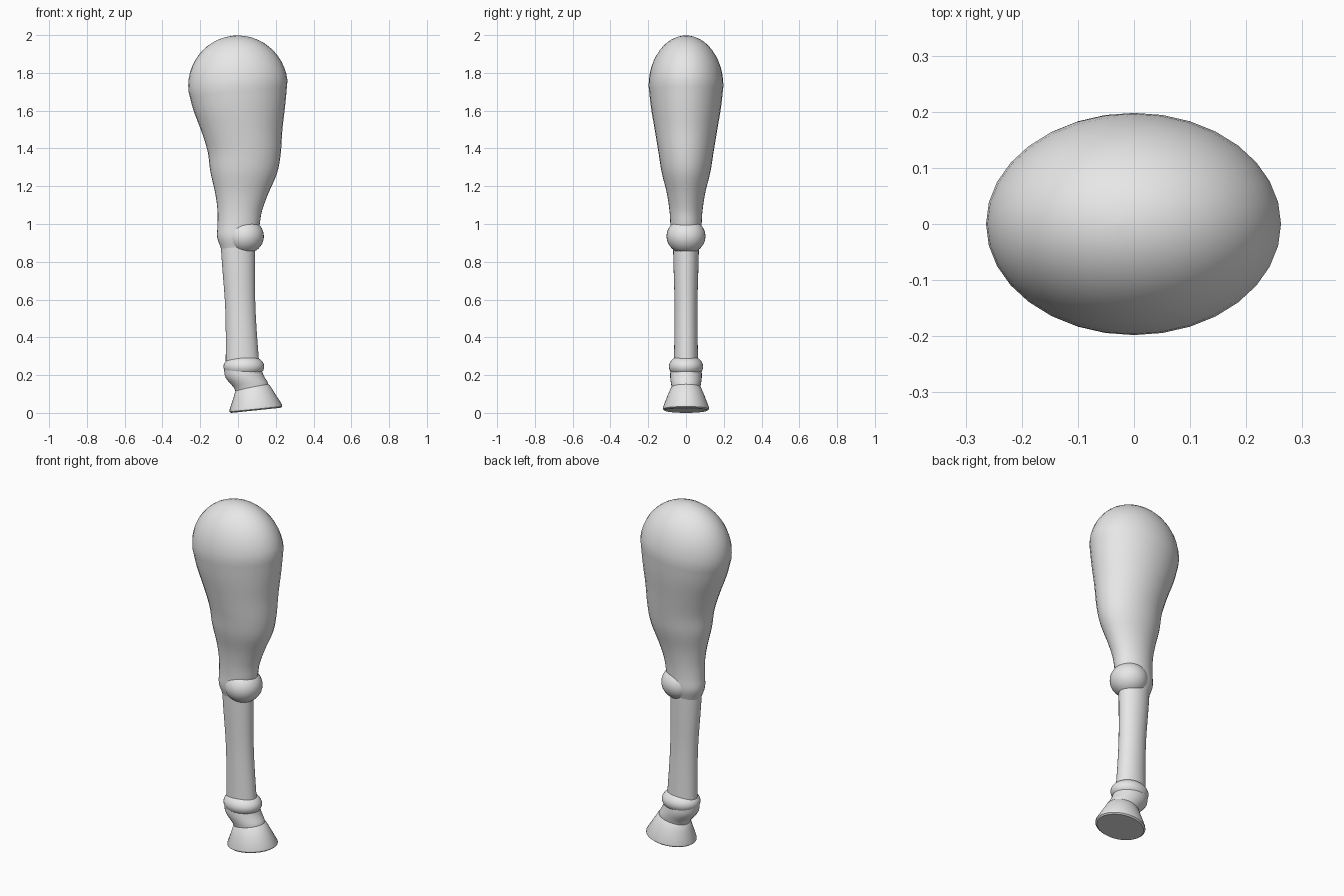
import bpy, bmesh, math
from mathutils import Vector

default = bpy.data.objects.get("Cube")
if default:
    bpy.data.objects.remove(default, do_unlink=True)

GREY = (0.8, 0.8, 0.8, 1.0)
mat = bpy.data.materials.new("light grey")
mat.use_nodes = True
mat.diffuse_color = GREY
mat.node_tree.nodes["Principled BSDF"].inputs["Base Color"].default_value = GREY
SIDES = 32


def catmull(p, steps):
    """Smooth a list of section rows."""
    pts = [Vector(q) for q in p]
    pts = [2 * pts[0] - pts[1]] + pts + [2 * pts[-1] - pts[-2]]
    out = []
    for a, b, c, d in zip(pts, pts[1:], pts[2:], pts[3:]):
        for i in range(steps):
            t = i / steps
            out.append((2 * b + (c - a) * t + (2 * a - 5 * b + 4 * c - d) * t**2
                        + (3 * b - a - 3 * c + d) * t**3) / 2)
    return out + [pts[-2]]


def finish(name, bm, angle=35):
    bmesh.ops.recalc_face_normals(bm, faces=bm.faces)
    mesh = bpy.data.meshes.new(name)
    bm.to_mesh(mesh)
    bm.free()
    mesh.materials.append(mat)
    obj = bpy.data.objects.new(name, mesh)
    bpy.context.collection.objects.link(obj)
    bpy.ops.object.select_all(action='DESELECT')
    obj.select_set(True)
    bpy.context.view_layer.objects.active = obj
    bpy.ops.object.shade_smooth_by_angle(angle=math.radians(angle))
    return obj


def loft(name, rows):
    """Each row: left x, left z, right x, right z, half depth."""
    bm = bmesh.new()
    rings = []
    for lx, lz, rx, rz, hy in rows:
        ring = []
        for i in range(SIDES):
            a = 2 * math.pi * i / SIDES
            t = (1 + math.cos(a)) / 2
            ring.append(bm.verts.new((lx + (rx - lx) * t, hy * math.sin(a),
                                      lz + (rz - lz) * t)))
        rings.append(ring)
    for r, s in zip(rings, rings[1:]):
        for i in range(SIDES):
            j = (i + 1) % SIDES
            bm.faces.new((r[i], r[j], s[j], s[i]))
    bm.faces.new(rings[0])
    bm.faces.new(rings[-1])
    return finish(name, bm)


def ball(name, centre, radii):
    bm = bmesh.new()
    bmesh.ops.create_uvsphere(bm, u_segments=SIDES, v_segments=20, radius=1)
    bmesh.ops.scale(bm, vec=radii, verts=bm.verts)
    bmesh.ops.translate(bm, vec=centre, verts=bm.verts)
    return finish(name, bm)


# Thigh: tilted dome running into a tapering upper leg
dome = []
for k in range(12):
    a = math.radians(89 - 89 * k / 12)
    c, s = math.cos(a), math.sin(a) * 0.268
    cx, cz = -0.114 * s, 1.73 + 0.993 * s
    dome.append((cx - 0.262 * c, cz - 0.03 * c, cx + 0.262 * c, cz + 0.03 * c, 0.198 * c))
thigh = [
    (-0.262, 1.70, 0.262, 1.76, 0.198),
    (-0.235, 1.60, 0.25, 1.63, 0.185),
    (-0.19, 1.48, 0.235, 1.50, 0.164),
    (-0.16, 1.38, 0.226, 1.37, 0.145),
    (-0.147, 1.28, 0.207, 1.27, 0.129),
    (-0.122, 1.17, 0.16, 1.16, 0.102),
    (-0.109, 1.08, 0.127, 1.07, 0.088),
    (-0.108, 1.00, 0.115, 1.00, 0.083),
    (-0.11, 0.93, 0.10, 0.93, 0.082),
    (-0.09, 0.87, 0.08, 0.87, 0.066),
]
loft("upper_leg", dome + catmull(thigh, 4))

# Knee
ball("knee", (0.035, 0, 0.935), (0.102, 0.103, 0.094))

# Cannon
loft("lower_leg", catmull([
    (-0.092, 0.90, 0.09, 0.90, 0.069),
    (-0.084, 0.78, 0.09, 0.78, 0.066),
    (-0.070, 0.60, 0.091, 0.60, 0.061),
    (-0.065, 0.45, 0.098, 0.45, 0.061),
    (-0.065, 0.25, 0.113, 0.25, 0.064)], 4))

# Fetlock and pastern
ball("fetlock", (0.031, 0, 0.245), (0.108, 0.091, 0.063))
loft("pastern", catmull([
    (-0.074, 0.23, 0.115, 0.26, 0.08),
    (-0.065, 0.185, 0.135, 0.20, 0.084),
    (-0.02, 0.13, 0.16, 0.155, 0.077),
    (-0.01, 0.09, 0.16, 0.12, 0.07)], 3))

# Hoof with a softened rim at top and bottom
loft("hoof", [
    (-0.008, 0.122, 0.16, 0.152, 0.076),
    (-0.014, 0.116, 0.168, 0.147, 0.081),
    (-0.024, 0.080, 0.192, 0.108, 0.097),
    (-0.045, 0.016, 0.234, 0.043, 0.122),
    (-0.045, 0.006, 0.234, 0.034, 0.122),
    (-0.036, 0.0, 0.226, 0.027, 0.114)])
